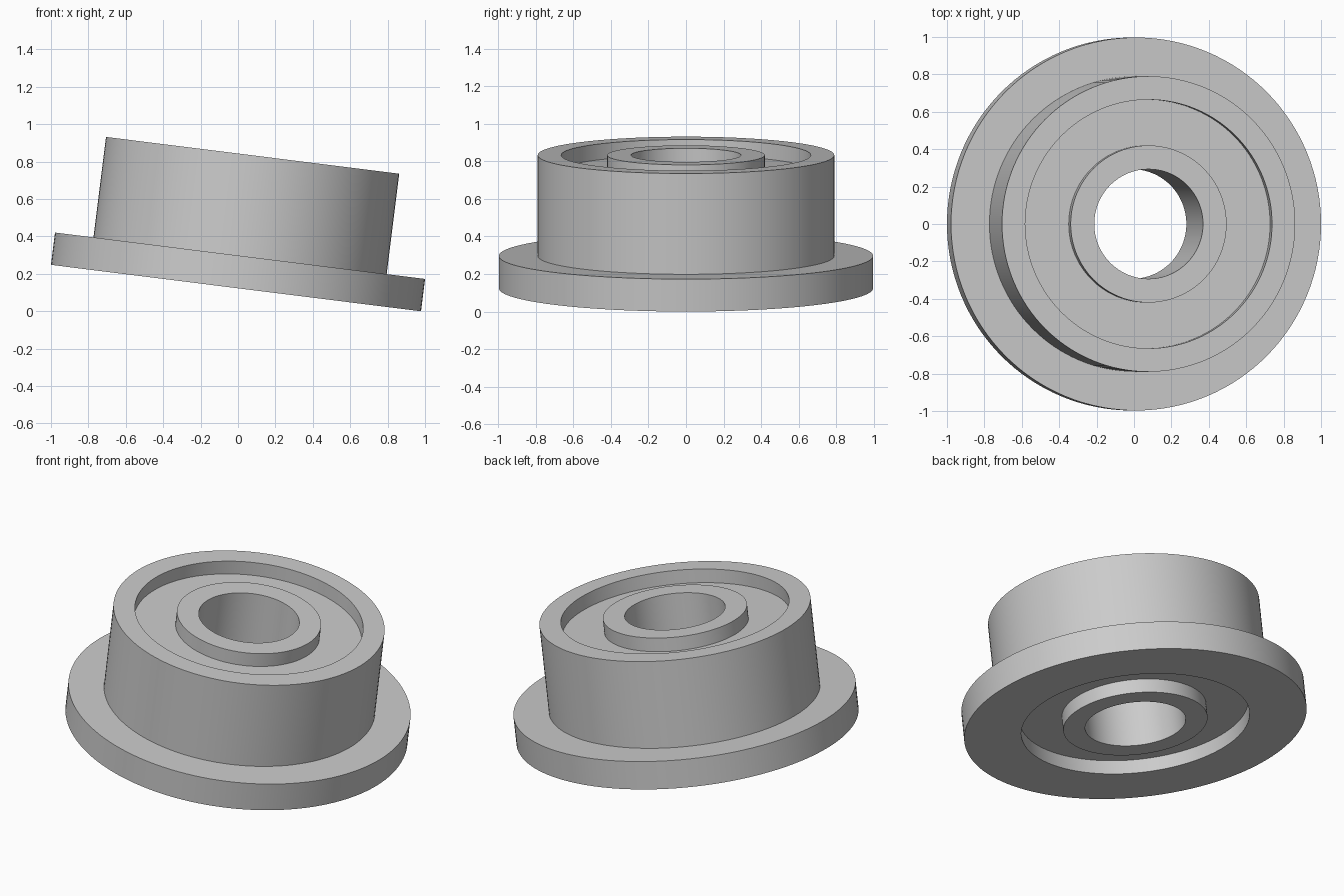
import bpy
import bmesh
from math import radians, sin, cos, tau
from mathutils import Matrix

cube = bpy.data.objects.get("Cube")
if cube:
    bpy.data.objects.remove(cube, do_unlink=True)

SEGMENTS = 128
TILT = radians(7.15)
FLANGE_R, BODY_R, RACE_R = 0.997, 0.79, 0.665
HUB_R, BORE_R = 0.42, 0.293
HEIGHT, FLANGE_H, RECESS = 0.715, 0.174, 0.085
OVERLAP = 0.01

steel = bpy.data.materials.new("steel grey")
steel.use_nodes = True
colour = (0.6, 0.6, 0.6, 1)
steel.diffuse_color = colour
steel.node_tree.nodes["Principled BSDF"].inputs["Base Color"].default_value = colour

# Tilt sideways so the right-hand rim of the flange rests on the ground
placement = (Matrix.Translation((FLANGE_R * cos(TILT) - 1, 0, FLANGE_R * sin(TILT)))
             @ Matrix.Rotation(TILT, 4, 'Y'))


def lathe(name, profile):
    """Revolve a closed (radius, height) profile about the bearing axis."""
    bm = bmesh.new()
    rings = [[bm.verts.new((r * cos(tau * i / SEGMENTS), r * sin(tau * i / SEGMENTS), z))
              for i in range(SEGMENTS)] for r, z in profile]
    for k, ring in enumerate(rings):
        above = rings[(k + 1) % len(rings)]
        for i in range(SEGMENTS):
            j = (i + 1) % SEGMENTS
            bm.faces.new((ring[i], ring[j], above[j], above[i]))
    bmesh.ops.recalc_face_normals(bm, faces=bm.faces)
    mesh = bpy.data.meshes.new(name)
    bm.to_mesh(mesh)
    bm.free()
    mesh.materials.append(steel)
    obj = bpy.data.objects.new(name, mesh)
    bpy.context.collection.objects.link(obj)
    obj.matrix_world = placement
    bpy.ops.object.select_all(action='DESELECT')
    obj.select_set(True)
    bpy.context.view_layer.objects.active = obj
    bpy.ops.object.shade_smooth_by_angle(angle=radians(30))


def tube(name, inner, outer, bottom, top):
    lathe(name, [(inner, bottom), (outer, bottom), (outer, top), (inner, top)])


# Outer race with its flange at the base
lathe("flanged_outer_ring", [(RACE_R, 0), (FLANGE_R, 0), (FLANGE_R, FLANGE_H),
                             (BODY_R, FLANGE_H), (BODY_R, HEIGHT), (RACE_R, HEIGHT)])

# Inner race around the bore
tube("inner_ring", BORE_R, HUB_R, 0, HEIGHT)

# Recessed shield closing the gap between the races
tube("shield", HUB_R - OVERLAP, RACE_R + OVERLAP, RECESS, HEIGHT - RECESS)
